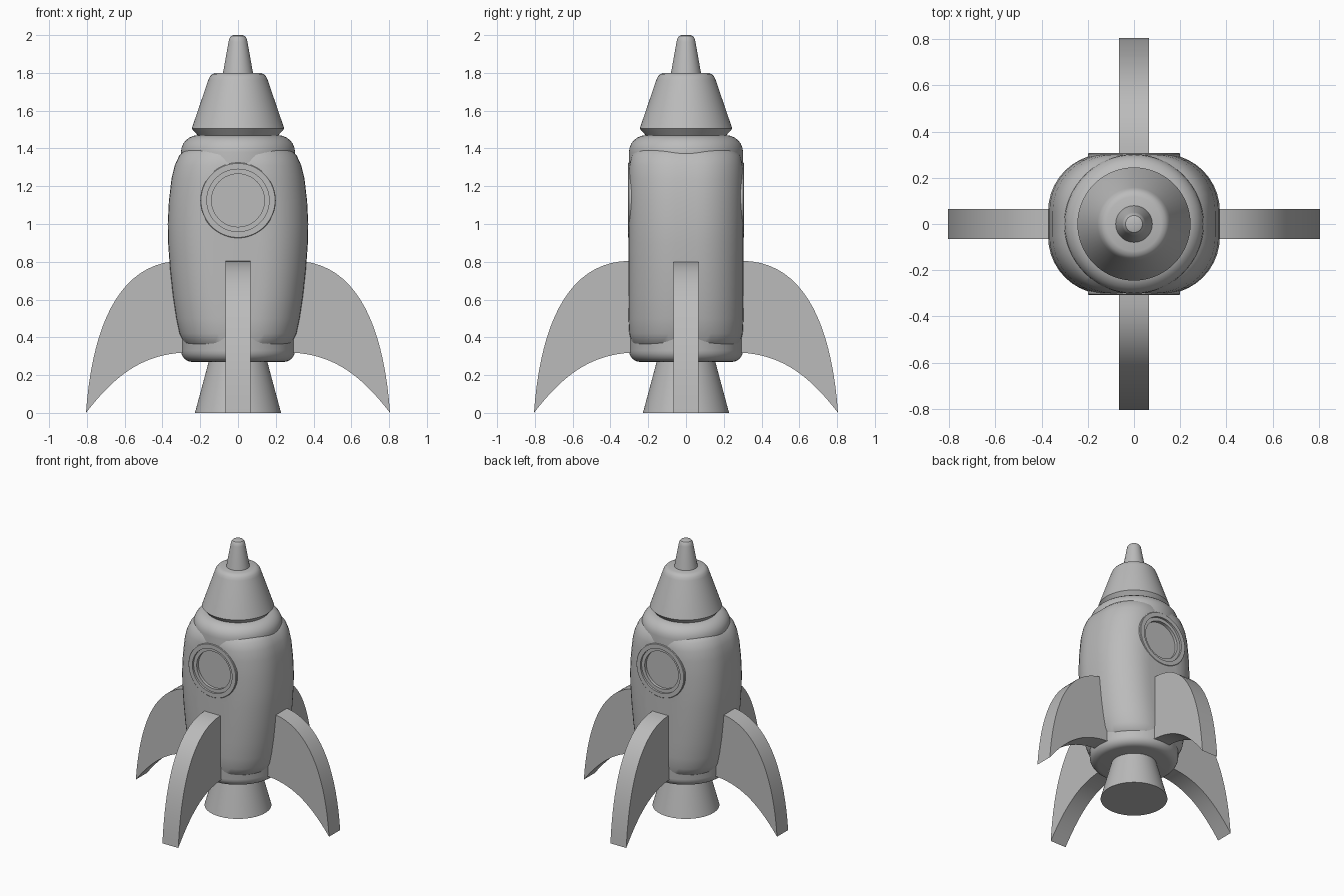
import bpy, bmesh, math
from mathutils import Matrix, Vector
from mathutils.geometry import interpolate_bezier

if "Cube" in bpy.data.objects:
    bpy.data.objects.remove(bpy.data.objects["Cube"])

grey = bpy.data.materials.new("plain grey")
grey.use_nodes = True
COLOUR = (0.5, 0.5, 0.5, 1)
grey.diffuse_color = COLOUR
grey.node_tree.nodes["Principled BSDF"].inputs["Base Color"].default_value = COLOUR


def activate(ob):
    bpy.ops.object.select_all(action="DESELECT")
    ob.select_set(True)
    bpy.context.view_layer.objects.active = ob


def make(name, bm):
    bmesh.ops.recalc_face_normals(bm, faces=bm.faces)
    mesh = bpy.data.meshes.new(name)
    bm.to_mesh(mesh)
    bm.free()
    mesh.materials.append(grey)
    ob = bpy.data.objects.new(name, mesh)
    bpy.context.collection.objects.link(ob)
    return ob


def smooth(ob):
    activate(ob)
    bpy.ops.object.shade_smooth_by_angle(angle=math.radians(32))


def loft(name, rings):
    """Skin a stack of equal-length point loops and cap both ends."""
    bm = bmesh.new()
    loops = [[bm.verts.new(p) for p in ring] for ring in rings]
    for a, b in zip(loops, loops[1:]):
        for i in range(len(a)):
            j = (i + 1) % len(a)
            bm.faces.new((a[i], a[j], b[j], b[i]))
    bm.faces.new(loops[0][::-1])
    bm.faces.new(loops[-1])
    return make(name, bm)


def lathe(name, profile, n=64):
    turns = [2 * math.pi * i / n for i in range(n)]
    return loft(name, [[(r * math.cos(t), r * math.sin(t), z) for t in turns]
                       for r, z in profile])


def fillet(r, z, size, up, steps=6):
    """Quarter-round profile points between a wall of radius r and an end at z."""
    pts = []
    for i in range(steps + 1):
        a = math.pi / 2 * i / steps
        pts.append((r - size + size * math.cos(a), z - up * size * (1 - math.sin(a))))
    return pts if up > 0 else pts[::-1]


def rounded_section(hx, hy, z, steps=10):
    r = min(hx, hy) - 0.055
    pts = []
    for q, (sx, sy) in enumerate([(1, 1), (-1, 1), (-1, -1), (1, -1)]):
        for i in range(steps + 1):
            a = math.pi / 2 * (q + i / steps)
            pts.append((sx * (hx - r) + r * math.cos(a),
                        sy * (hy - r) + r * math.sin(a), z))
    return pts


# Round core and the barrel-shaped shell around it
core = lathe("body_core", fillet(0.302, 0.27, 0.06, -1) + fillet(0.302, 1.47, 0.09, 1))
shell = loft("body_shell", [rounded_section(*s) for s in [
    (0.18, 0.20, 0.34), (0.245, 0.26, 0.347), (0.285, 0.287, 0.37), (0.31, 0.3, 0.42),
    (0.327, 0.304, 0.5), (0.345, 0.304, 0.62), (0.36, 0.304, 0.76), (0.37, 0.304, 0.9),
    (0.372, 0.304, 1.0), (0.366, 0.304, 1.12), (0.352, 0.304, 1.24), (0.335, 0.3, 1.31),
    (0.31, 0.288, 1.365), (0.27, 0.26, 1.4), (0.2, 0.2, 1.415)]])

# Porthole recesses in the front and back
WINDOW_Z = 1.125
facings = [("front", math.pi / 2), ("back", -math.pi / 2)]
for side, turn in facings:
    cutter = lathe("porthole_cutter", [(0.18, 0.255), (0.18, 0.5)])
    cutter.hide_render = True
    cutter.data.transform(Matrix.Translation((0, 0, WINDOW_Z)) @ Matrix.Rotation(turn, 4, "X"))
    for ob in (core, shell):
        mod = ob.modifiers.new("recess", "BOOLEAN")
        mod.operation = "DIFFERENCE"
        mod.solver = "EXACT"
        mod.object = cutter
        activate(ob)
        bpy.ops.object.modifier_apply(modifier=mod.name)
    bpy.data.objects.remove(cutter)

# Stepped porthole rims with sunken panes
for side, turn in facings:
    rim = lathe(side + "_porthole", [(0.2, 0.22), (0.2, 0.303), (0.196, 0.307), (0.165, 0.307),
                                     (0.165, 0.292), (0.14, 0.292), (0.14, 0.27)])
    rim.data.transform(Matrix.Translation((0, 0, WINDOW_Z)) @ Matrix.Rotation(turn, 4, "X"))
    smooth(rim)
smooth(core)
smooth(shell)

# Nozzle, nose cone and tip
smooth(lathe("nozzle", [(0.228, 0), (0.15, 0.29)]))
smooth(lathe("nose_cone", [(0.205, 1.46), (0.245, 1.505), (0.158, 1.76), (0.15, 1.779),
                           (0.137, 1.793), (0.118, 1.8)]))
smooth(lathe("nose_tip", [(0.081, 1.79), (0.05, 1.965), (0.046, 1.982), (0.037, 1.995),
                          (0.024, 2.0)]))

# Four swept fins
outer = [Vector((x, 0, z)) for x, z in [(0.3, 0.805), (0.62, 0.8), (0.77, 0.48), (0.805, 0)]]
inner = [Vector((x, 0, z)) for x, z in [(0.805, 0), (0.65, 0.2), (0.5, 0.32), (0.25, 0.32)]]
outline = interpolate_bezier(*outer, 20) + interpolate_bezier(*inner, 20)[1:]
for i, side in enumerate(["left", "back", "right", "front"]):
    half = Vector((0, 0.066, 0))
    fin = loft(side + "_fin", [[p - half for p in outline], [p + half for p in outline]])
    fin.data.transform(Matrix.Rotation(i * math.pi / 2, 4, "Z"))
    smooth(fin)
